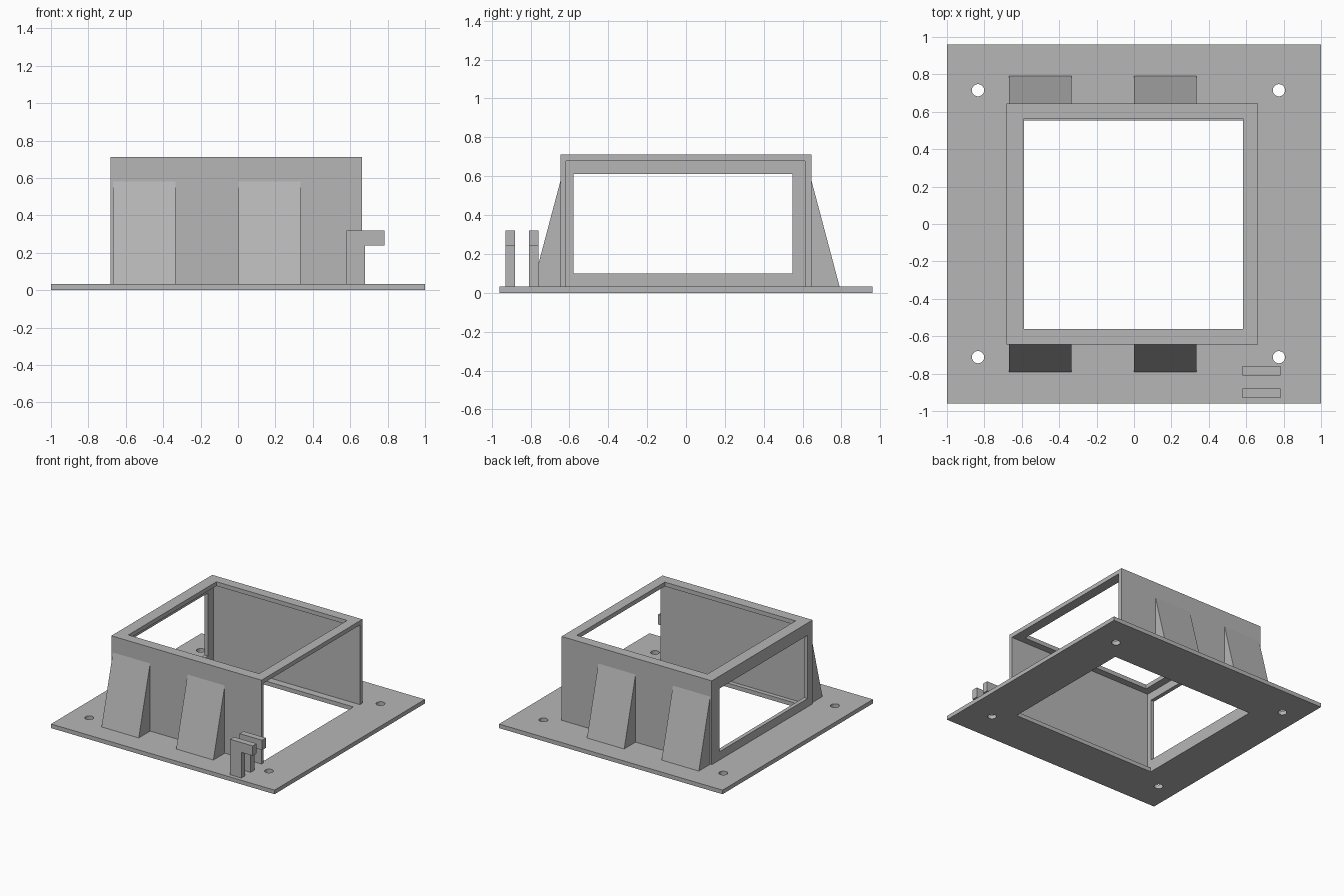
import bpy
import bmesh
from mathutils import Vector

cube = bpy.data.objects.get("Cube")
if cube:
    bpy.data.objects.remove(cube, do_unlink=True)

# Single grey material
grey = bpy.data.materials.new("plain grey")
grey.use_nodes = True
colour = (0.47, 0.47, 0.47, 1)
grey.diffuse_color = colour
grey.node_tree.nodes["Principled BSDF"].inputs["Base Color"].default_value = colour

PLATE_TOP, TOP = 0.033, 0.711


def add_mesh(name, bm):
    bmesh.ops.recalc_face_normals(bm, faces=bm.faces)
    mesh = bpy.data.meshes.new(name)
    bm.to_mesh(mesh)
    bm.free()
    mesh.materials.append(grey)
    obj = bpy.data.objects.new(name, mesh)
    bpy.context.collection.objects.link(obj)
    return obj


def prism(name, points, push):
    """Extrude a closed flat profile along a vector."""
    bm = bmesh.new()
    face = bm.faces.new([bm.verts.new(p) for p in points])
    new = bmesh.ops.extrude_face_region(bm, geom=[face], use_keep_orig=True)["geom"]
    bmesh.ops.translate(bm, vec=Vector(push),
                        verts=[v for v in new if isinstance(v, bmesh.types.BMVert)])
    return add_mesh(name, bm)


def box(name, x, y, z):
    corners = [(x[0], y[0], z[0]), (x[1], y[0], z[0]), (x[1], y[1], z[0]), (x[0], y[1], z[0])]
    return prism(name, corners, (0, 0, z[1] - z[0]))


def cylinder(name, x, y, radius):
    bm = bmesh.new()
    bmesh.ops.create_cone(bm, cap_ends=True, segments=16, radius1=radius,
                          radius2=radius, depth=0.3)
    bmesh.ops.translate(bm, vec=(x, y, 0), verts=bm.verts)
    return add_mesh(name, bm)


def cut(obj, cutter):
    cutter.hide_render = True
    mod = obj.modifiers.new("cut", 'BOOLEAN')
    mod.operation = 'DIFFERENCE'
    mod.solver = 'EXACT'
    mod.object = cutter
    bpy.context.view_layer.objects.active = obj
    bpy.ops.object.modifier_apply(modifier=mod.name)
    bpy.data.objects.remove(cutter, do_unlink=True)


# Base plate with a large opening and four screw holes
plate = box("base_plate", (-1, 1), (-0.961, 0.961), (0, PLATE_TOP))
cut(plate, box("plate_opening", (-0.65, 0.645), (-0.582, 0.553), (-0.1, 0.1)))
for x in (-0.834, 0.775):
    for y in (-0.712, 0.715):
        cut(plate, cylinder("screw_hole", x, y, 0.033))

# Housing: hollow, open at the +x end, windowed at the other, open on top
housing = box("housing", (-0.682, 0.662), (-0.645, 0.645), (PLATE_TOP, TOP))
cut(housing, box("cavity", (-0.65, 0.8), (-0.617, 0.613), (-0.1, 0.677)))
cut(housing, box("top_opening", (-0.588, 0.582), (-0.561, 0.565), (0.5, 0.9)))
cut(housing, box("end_window", (-0.8, -0.6), (-0.58, 0.548), (0.1, 0.611)))

# Sloping buttress wedges on the front and back walls
for side, label in ((-1, "front"), (1, "back")):
    for i, x in enumerate((-0.668, 0.0)):
        profile = [(x, side * 0.645, PLATE_TOP), (x, side * 0.79, PLATE_TOP),
                   (x, side * 0.645, 0.58)]
        prism(f"{label}_buttress_{i + 1}", profile, (0.333, 0, 0))

# Pair of hooked clips near the front corner
hook = [(0.58, PLATE_TOP), (0.68, PLATE_TOP), (0.68, 0.24), (0.782, 0.24),
        (0.782, 0.32), (0.58, 0.32)]
for i, y in enumerate((-0.929, -0.809)):
    prism(f"hook_{i + 1}", [(x, y, z) for x, z in hook], (0, 0.05, 0))
